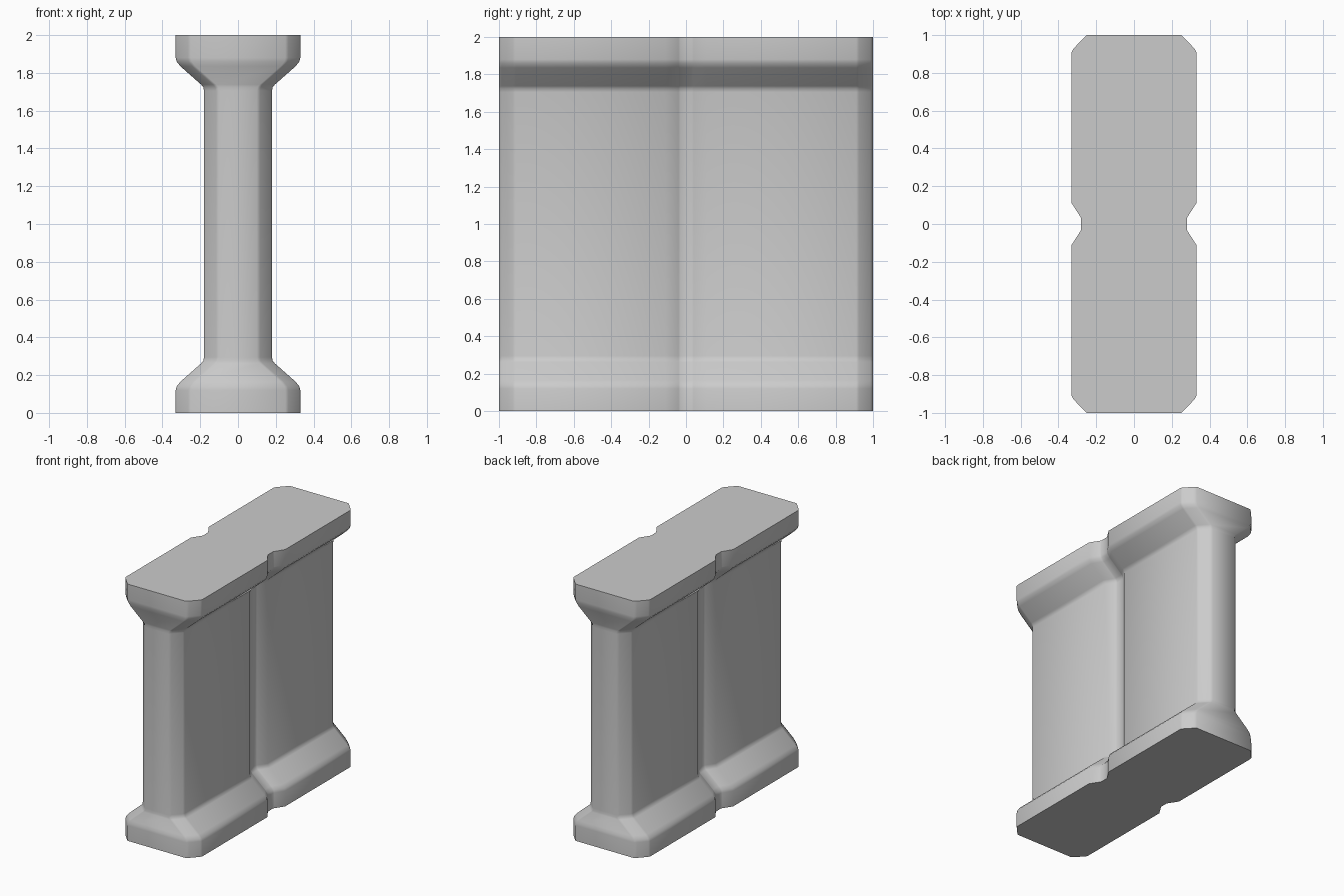
import bpy, bmesh, math

if "Cube" in bpy.data.objects:
    bpy.data.objects.remove(bpy.data.objects["Cube"])

# half-width of the body at each height (lower half, mirrored upward)
lower = [(0.0, 0.33), (0.12, 0.33), (0.14, 0.325), (0.165, 0.305),
         (0.262, 0.195), (0.275, 0.184), (0.295, 0.18)]
levels = lower + [(2 - z, w) for z, w in reversed(lower)]

# inset of the side at each depth: chamfered ends and a central groove
half = [(-1.0, 0.08), (-0.985, 0.063), (-0.925, 0.007), (-0.91, 0.0), (-0.11, 0.0),
        (-0.04, 0.045), (-0.03, 0.05)]
insets = half + [(-y, d) for y, d in reversed(half)]


def outline(width):
    right = [(width - d, y) for y, d in insets]
    return right + [(-x, y) for x, y in reversed(right)]


# loft the outline through all levels and cap the ends
bm = bmesh.new()
rings = [[bm.verts.new((x, y, z)) for x, y in outline(w)] for z, w in levels]
for a, b in zip(rings, rings[1:]):
    n = len(a)
    for i in range(n):
        j = (i + 1) % n
        bm.faces.new((a[i], a[j], b[j], b[i]))
bm.faces.new(list(reversed(rings[0])))
bm.faces.new(rings[-1])
bmesh.ops.recalc_face_normals(bm, faces=bm.faces)

mesh = bpy.data.meshes.new("wall_pillar")
bm.to_mesh(mesh)
bm.free()
obj = bpy.data.objects.new("wall_pillar", mesh)
bpy.context.collection.objects.link(obj)

# smooth sides with sharp top and bottom rims
bpy.context.view_layer.objects.active = obj
obj.select_set(True)
bpy.ops.object.shade_smooth_by_angle(angle=math.radians(60))
